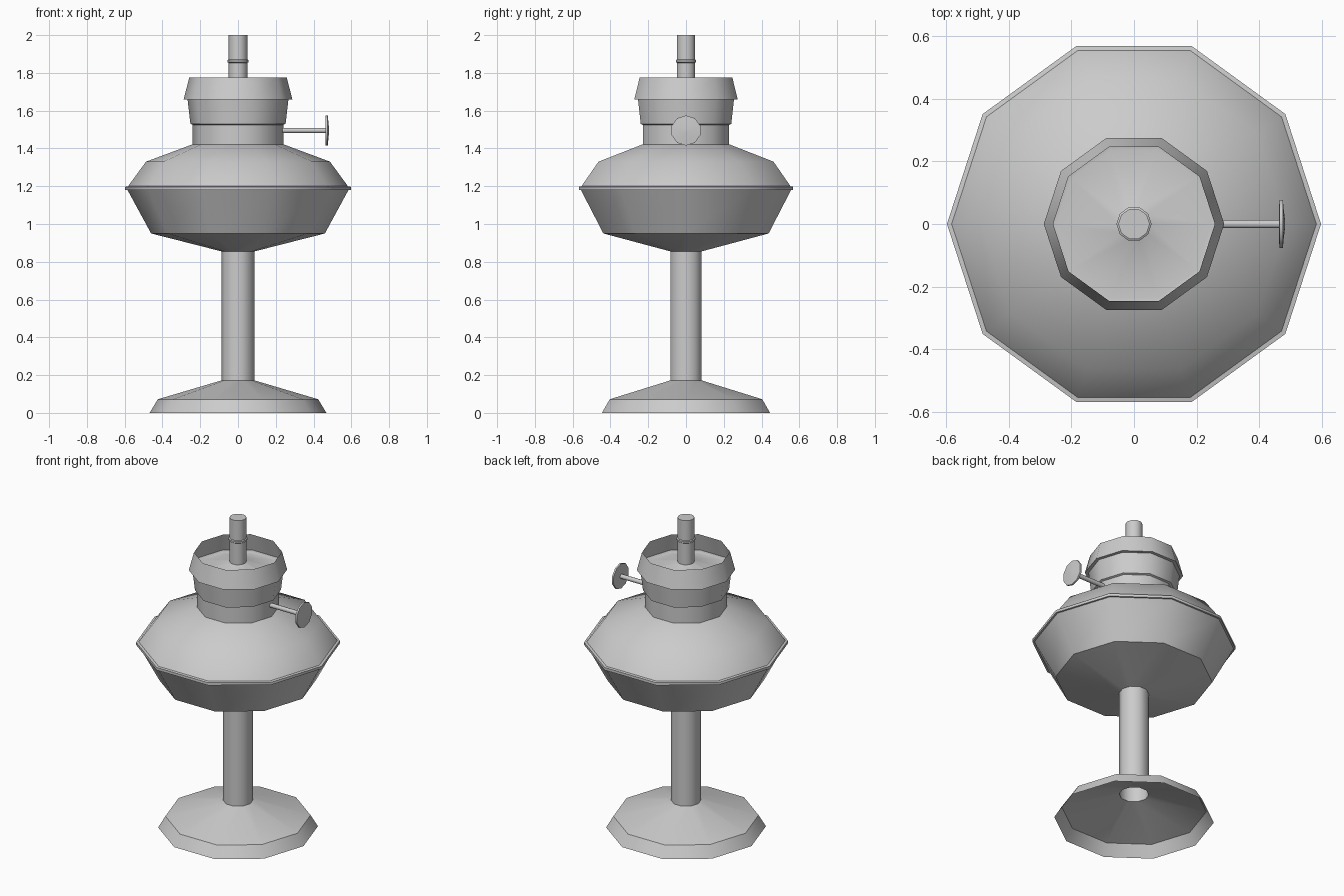
import bpy, bmesh, math
from mathutils import Matrix

if "Cube" in bpy.data.objects:
    bpy.data.objects.remove(bpy.data.objects["Cube"])

SIDES = 10


def lathe(name, profile, matrix=None, cap_start=False, cap_end=False):
    """Revolve (radius, height) points around z with flat decagon sides."""
    bm = bmesh.new()
    rings = []
    for r, z in profile:
        rings.append([bm.verts.new((r * math.cos(2 * math.pi * i / SIDES),
                                    r * math.sin(2 * math.pi * i / SIDES), z))
                      for i in range(SIDES)])
    for a, b in zip(rings, rings[1:]):
        for i in range(SIDES):
            j = (i + 1) % SIDES
            bm.faces.new((a[i], a[j], b[j], b[i]))
    if cap_start:
        bm.faces.new(rings[0][::-1])
    if cap_end:
        bm.faces.new(rings[-1])
    if matrix:
        bm.transform(matrix)
    mesh = bpy.data.meshes.new(name)
    bm.to_mesh(mesh)
    bm.free()
    obj = bpy.data.objects.new(name, mesh)
    bpy.context.collection.objects.link(obj)
    bpy.ops.object.select_all(action='DESELECT')
    obj.select_set(True)
    bpy.context.view_layer.objects.active = obj
    bpy.ops.object.shade_smooth_by_angle(angle=math.radians(36.5))
    return obj


# Hollow foot, open underneath
lathe("foot", [(0.468, 0), (0.425, 0.072), (0.087, 0.172)])

# Hollow stem
lathe("stem", [(0.087, 0.172), (0.087, 0.855)])

# Oil reservoir with a thin seam band
lathe("reservoir", [(0.087, 0.855), (0.46, 0.95), (0.585, 1.18), (0.597, 1.18),
                    (0.597, 1.197), (0.582, 1.2), (0.487, 1.33), (0.24, 1.422)])

# Burner: collar, flared gallery, open crown rim
lathe("collar", [(0.24, 1.422), (0.24, 1.525), (0.252, 1.53), (0.267, 1.66)])
lathe("crown", [(0.267, 1.66), (0.288, 1.66), (0.258, 1.775)])

# Shallow cone inside the crown
lathe("burner_cone", [(0.267, 1.66), (0.248, 1.655), (0.05, 1.715)])

# Wick tube with a small ring
lathe("wick_tube", [(0.05, 1.715), (0.05, 1.853), (0.056, 1.857),
                    (0.056, 1.867), (0.05, 1.871), (0.05, 2.0)], cap_end=True)

# Wick knob on a side shaft
side = Matrix.Translation((0, 0, 1.495)) @ Matrix.Rotation(math.pi / 2, 4, 'Y')
lathe("knob_shaft", [(0.014, 0.235), (0.014, 0.465)], side)
lathe("knob", [(0.012, 0.462), (0.08, 0.464), (0.08, 0.475), (0.012, 0.482)],
      side, cap_start=True, cap_end=True)
